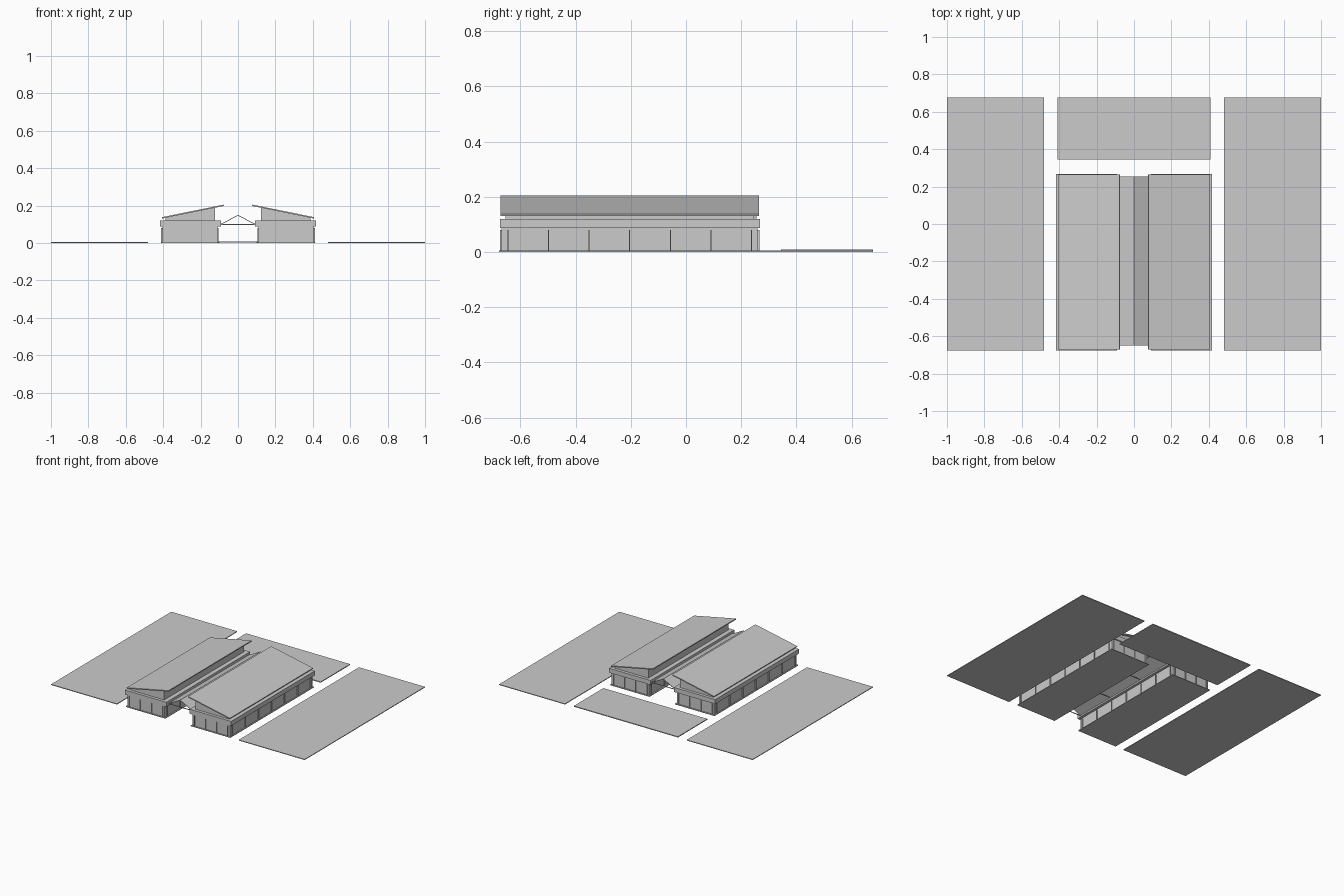
import bpy, bmesh

if "Cube" in bpy.data.objects:
    bpy.data.objects.remove(bpy.data.objects["Cube"])


def finish(name, bm, mirror):
    bmesh.ops.recalc_face_normals(bm, faces=bm.faces)
    me = bpy.data.meshes.new(name)
    bm.to_mesh(me)
    bm.free()
    ob = bpy.data.objects.new(name, me)
    bpy.context.collection.objects.link(ob)
    if mirror:
        ob.modifiers.new("mirror_x", 'MIRROR').use_mirror_merge = False
    return ob


def add_box(bm, x, y, z):
    vs = bmesh.ops.create_cube(bm, size=1)["verts"]
    for v in vs:
        v.co = [r[0] if c < 0 else r[1] for c, r in zip(v.co, (x, y, z))]


def boxes(name, items, mirror=True):
    bm = bmesh.new()
    for it in items:
        add_box(bm, *it)
    return finish(name, bm, mirror)


def extrude_y(name, profile, y0, y1, mirror=True):
    bm = bmesh.new()
    f = bm.faces.new([bm.verts.new((x, y0, z)) for x, z in profile])
    r = bmesh.ops.extrude_face_region(bm, geom=[f])
    for v in r["geom"]:
        if isinstance(v, bmesh.types.BMVert):
            v.co.y = y1
    return finish(name, bm, mirror)


# paved ground around the halls
boxes("side_lawn", [((0.48, 1.0), (-0.677, 0.677), (0, 0.005))])
boxes("rear_yard", [((-0.41, 0.41), (0.345, 0.677), (0.003, 0.009))], False)

# hall: plinth, lower walls, fascia band, clerestory, sloped roof
boxes("plinth", [((0.10, 0.412), (-0.675, 0.268), (0, 0.005))])
boxes("lower_walls", [((0.11, 0.404), (-0.668, 0.26), (0.005, 0.09))])
boxes("fascia_band", [((0.092, 0.418), (-0.675, 0.268), (0.087, 0.119))])
extrude_y("clerestory", [(0.124, 0.118), (0.388, 0.118), (0.388, 0.138), (0.124, 0.193)],
          -0.654, 0.247)
extrude_y("roof", [(0.076, 0.198), (0.405, 0.131), (0.407, 0.138), (0.077, 0.205)],
          -0.672, 0.264)

# slim posts along the long sides and across the end walls
posts = []
t = 0.0018
for i in range(7):
    y = -0.645 + i * 0.147
    for x in ((0.404, 0.411), (0.103, 0.11)):
        posts.append((x, (y - t, y + t), (0.005, 0.08)))
for x in (0.125, 0.213, 0.301, 0.389):
    for y in ((-0.674, -0.668), (0.26, 0.266)):
        posts.append(((x - t, x + t), y, (0.005, 0.08)))
boxes("wall_posts", posts)

# folded canopy over the passage, with tie bars
extrude_y("canopy", [(0, 0.15), (0.095, 0.1), (0.095, 0.096), (0, 0.146)], -0.65, 0.255)
boxes("tie_bars", [((-0.095, 0.095), (y, y + 0.004), (0.097, 0.101))
                   for y in (-0.65, -0.349, -0.048, 0.251)], False)
